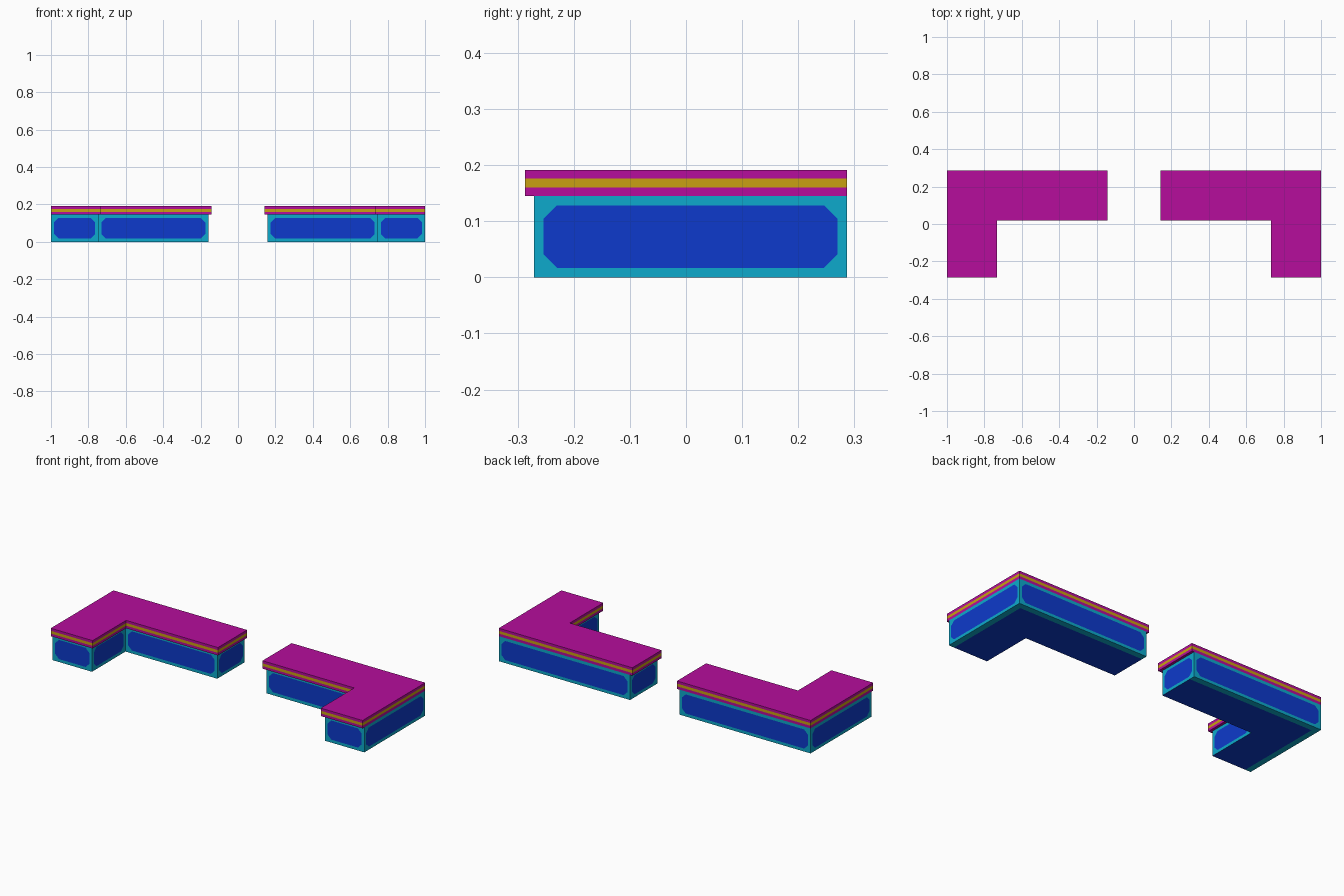
import bpy, bmesh
from mathutils import Vector

if "Cube" in bpy.data.objects:
    bpy.data.objects.remove(bpy.data.objects["Cube"])


def material(name, rgb):
    m = bpy.data.materials.new(name)
    m.diffuse_color = (*rgb, 1)
    m.use_nodes = True
    m.node_tree.nodes["Principled BSDF"].inputs["Base Color"].default_value = m.diffuse_color
    return m


magenta = material("magenta", (0.468, 0.004, 0.332))
gold = material("gold", (0.578, 0.352, 0.006))
teal = material("teal", (0.004, 0.402, 0.604))
blue = material("blue", (0.004, 0.042, 0.604))

BACK, OUTER = 0.287, -1.0


def l_outline(end_x, leg_x, front_y, inner_y):
    """Counter-clockwise plan of the left counter, seen from above."""
    return [(OUTER, front_y), (leg_x, front_y), (leg_x, inner_y),
            (end_x, inner_y), (end_x, BACK), (OUTER, BACK)]


def finish(bm, name, mats):
    """Make the object and mirror it to the right-hand counter."""
    bmesh.ops.remove_doubles(bm, verts=bm.verts, dist=1e-5)
    mesh = bpy.data.meshes.new(name)
    bm.to_mesh(mesh)
    bm.free()
    for m in mats:
        mesh.materials.append(m)
    ob = bpy.data.objects.new(name, mesh)
    bpy.context.collection.objects.link(ob)
    ob.modifiers.new("mirror", 'MIRROR').use_axis[0] = True


def face(bm, pts, mat=0):
    f = bm.faces.new([bm.verts.new(p) for p in pts])
    f.material_index = mat


def panel_wall(bm, a, b, height, margin=0.017, cut=0.024):
    """Wall from a to b with a flush panel that has clipped corners."""
    a, b = Vector((*a, 0)), Vector((*b, 0))
    w, along = (b - a).length, (b - a).normalized()

    def at(u, z):
        return a + along * u + Vector((0, 0, z))

    l, r, lo, hi = margin, w - margin, margin, height - margin
    corners = [at(0, 0), at(w, 0), at(w, height), at(0, height)]
    octo = [at(l, lo + cut), at(l + cut, lo), at(r - cut, lo), at(r, lo + cut),
            at(r, hi - cut), at(r - cut, hi), at(l + cut, hi), at(l, hi - cut)]
    face(bm, octo, 1)
    for i in range(4):
        j = (i + 1) % 4
        face(bm, [corners[i], octo[2 * i + 1], octo[2 * i]])
        face(bm, [corners[i], corners[j], octo[2 * j], octo[2 * i + 1]])


# Counter base: panelled walls and an underside with a border on the outer edges
H = 0.145
base = l_outline(-0.158, -0.747, -0.271, 0.036)
bm = bmesh.new()
for i, p in enumerate(base):
    panel_wall(bm, p, base[(i + 1) % 6], H)
rim = 0.035
inner = [(OUTER + rim, base[0][1]), *base[1:4],
         (base[4][0], BACK - rim), (OUTER + rim, BACK - rim)]
under = lambda pts: [(x, y, 0) for x, y in reversed(pts)]
face(bm, under(inner), 1)
face(bm, under([base[0], inner[0], inner[5], base[5]]))
face(bm, under([inner[5], inner[4], base[4], base[5]]))
finish(bm, "counter_base", [teal, blue])

# Countertop: L-shaped slab with a gold stripe around its edge
slab = l_outline(-0.143, -0.732, -0.287, 0.02)
levels = [H, 0.160, 0.176, 0.191]
bm = bmesh.new()
for k in range(3):
    z0, z1 = levels[k:k + 2]
    for i, p in enumerate(slab):
        q = slab[(i + 1) % 6]
        face(bm, [(*p, z0), (*q, z0), (*q, z1), (*p, z1)], int(k == 1))
face(bm, [(*p, levels[3]) for p in slab])
face(bm, [(*p, levels[0]) for p in reversed(slab)])
finish(bm, "countertop", [magenta, gold])
